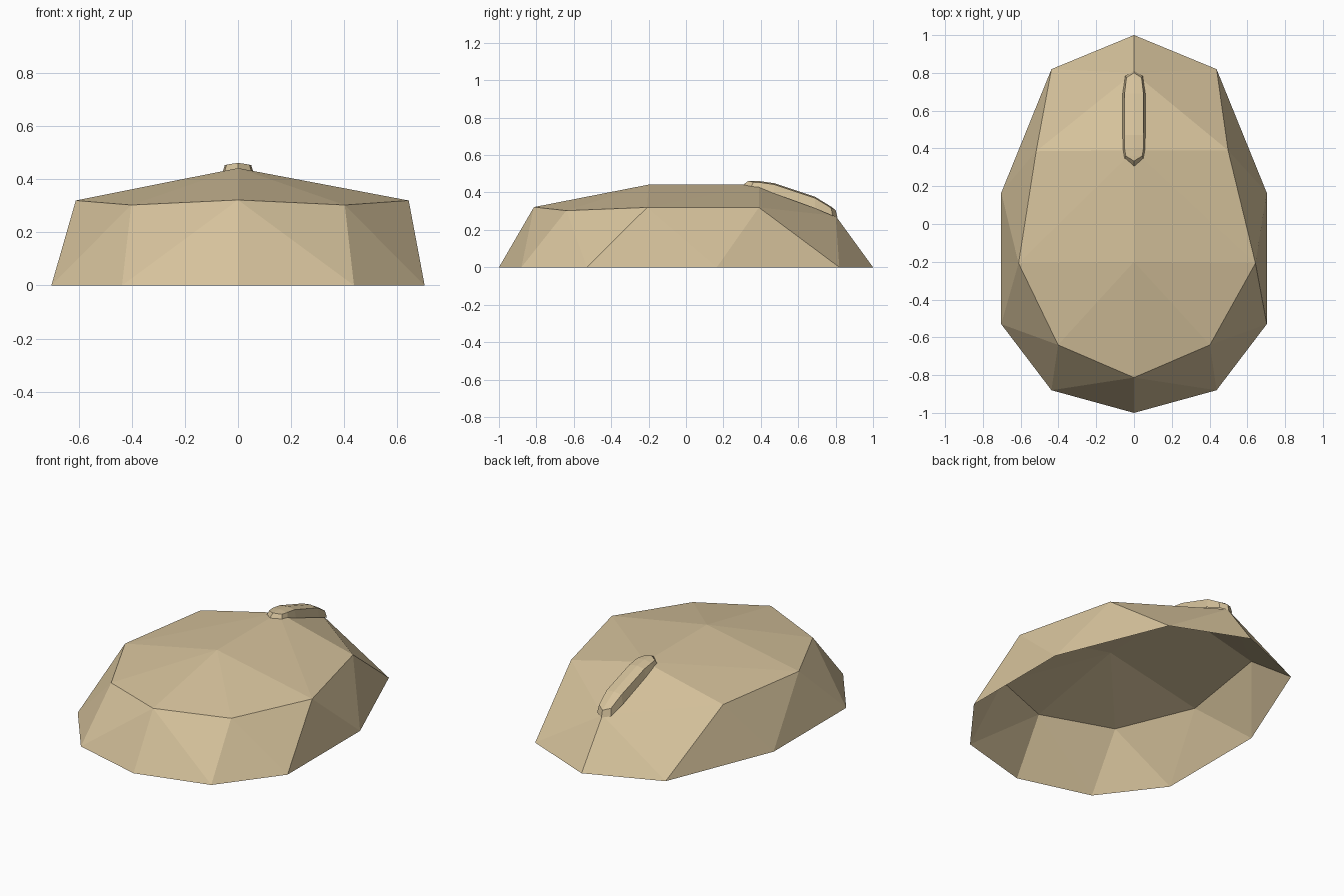
import bpy

if "Cube" in bpy.data.objects:
    bpy.data.objects.remove(bpy.data.objects["Cube"])

tan = bpy.data.materials.new("tan")
tan.diffuse_color = (0.67, 0.54, 0.33, 1)
tan.use_nodes = True
tan.node_tree.nodes["Principled BSDF"].inputs["Base Color"].default_value = tan.diffuse_color


def make(name, verts, faces):
    mesh = bpy.data.meshes.new(name)
    mesh.from_pydata(verts, [], faces)
    mesh.materials.append(tan)
    obj = bpy.data.objects.new(name, mesh)
    bpy.context.collection.objects.link(obj)
    return obj


# Shell: half outlines of the base rim and the shoulder, front to back
base = [(0, -1, 0), (.437, -.88, 0), (.703, -.53, 0), (.703, .165, 0), (.437, .82, 0), (0, 1, 0)]
shoulder = [(0, -.813, .322), (.402, -.64, .303), (.643, -.208, .32), (.498, .39, .32)]
ridge = [(0, -.2, .442), (0, .39, .442), (0, .8, .275)]


def shell_half(side):
    # the left shoulder is slightly uneven compared with the right
    up = list(shoulder)
    if side < 0:
        up[2] = (.611, -.208, .32)
        up[3] = (.518, .385, .32)
    pts = [(side * x, y, z) for x, y, z in base + up + ridge]
    B, U, C = range(0, 6), range(6, 10), range(10, 13)
    tris = []
    for i in range(3):                       # side wall
        tris += [(B[i], B[i + 1], U[i]), (U[i], B[i + 1], U[i + 1])]
    tris += [(B[3], B[4], U[3]), (U[3], B[4], C[2]), (B[4], B[5], C[2])]
    tris += [(U[0], U[1], C[0]), (U[1], U[2], C[0]),   # roof
             (U[2], U[3], C[1]), (U[2], C[1], C[0]), (U[3], C[2], C[1])]
    return pts, [t if side > 0 else t[::-1] for t in tris]


verts, faces = [], []
for side in (1, -1):
    p, f = shell_half(side)
    faces += [tuple(i + len(verts) for i in t) for t in f]
    verts += p
shell = make("shell", verts, faces)

# Raised rib on the back slope: y, bottom half width, bottom z, top y, top half width, top z
stations = [(.345, .052, .425, .36, .043, .455), (.39, .06, .42, .40, .05, .453),
            (.47, .06, .395, .47, .05, .443), (.69, .06, .315, .69, .05, .37),
            (.785, .046, .275, .775, .04, .318)]
verts, faces = [], []
for y, w, z, ty, tw, tz in stations:
    verts += [(-w, y, z), (-tw, ty, tz), (0, ty, tz + .007), (tw, ty, tz), (w, y, z)]
for k in range(len(stations) - 1):
    for j in range(4):
        a = 5 * k + j
        faces.append((a, a + 5, a + 6, a + 1))
# pointed ends
for s, (low, high) in ((0, ((0, .30, .437), (0, .333, .462))),
                       (20, ((0, .81, .265), (0, .80, .306)))):
    n = len(verts)
    verts += [low, high]
    ends = [(s, s + 1, n + 1, n), (s + 1, s + 2, n + 1), (s + 2, s + 3, n + 1), (s + 3, s + 4, n, n + 1)]
    faces += [f if s == 0 else f[::-1] for f in ends]
rib = make("rib", verts, faces)
